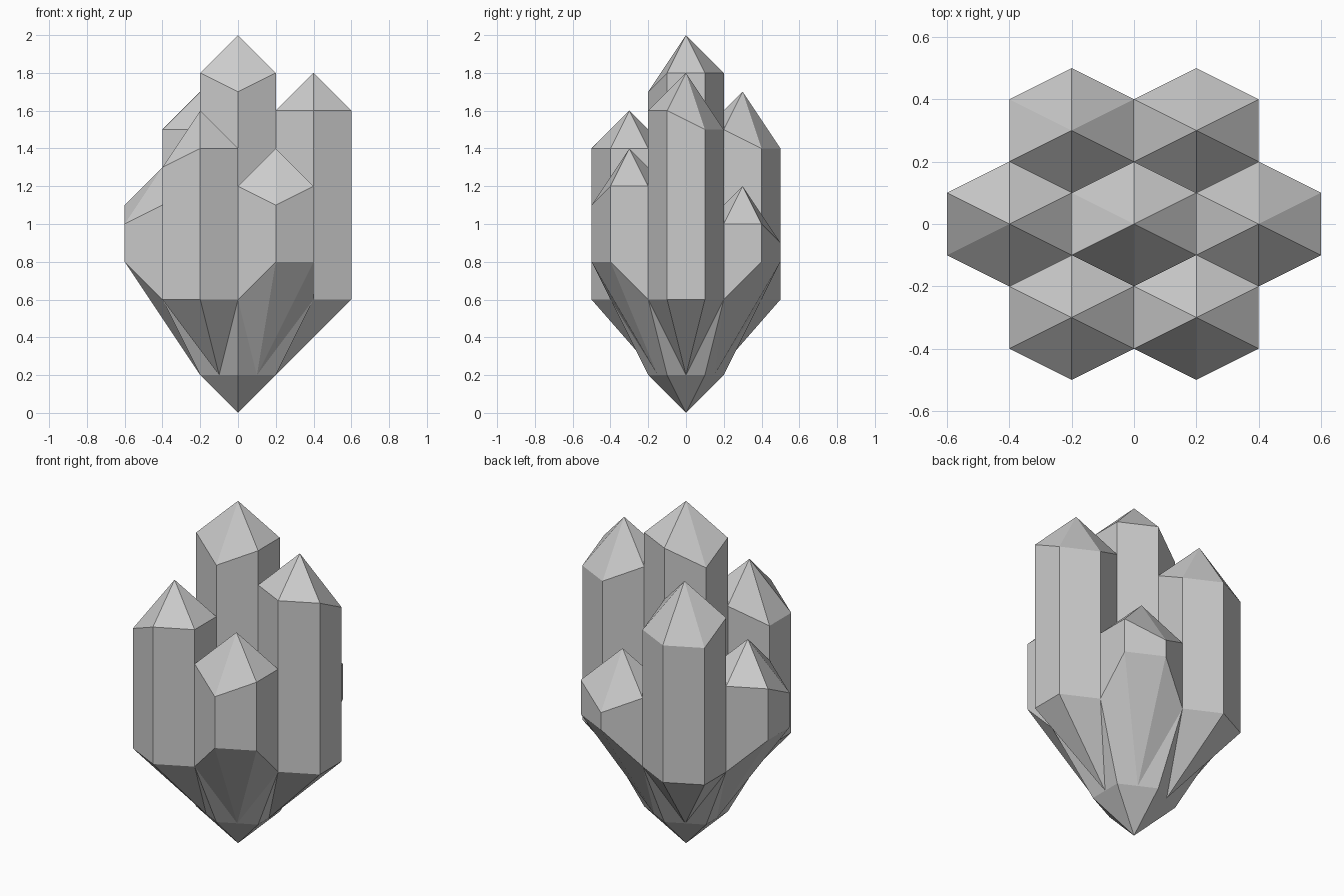
import bpy
import bmesh
from mathutils import Vector

cube = bpy.data.objects.get("Cube")
if cube:
    bpy.data.objects.remove(cube, do_unlink=True)

grey = bpy.data.materials.new("crystal_grey")
grey.use_nodes = True
colour = (0.6, 0.6, 0.6, 1)
grey.diffuse_color = colour
grey.node_tree.nodes["Principled BSDF"].inputs["Base Color"].default_value = colour

# Hexagonal outline shared by every shard, counter-clockwise from front right
HEX = [Vector(p) for p in
       ((.2, -.1), (.2, .1), (0, .2), (-.2, .1), (-.2, -.1), (0, -.2))]


def root_height(p, outer):
    """Height where a vertical edge of a shard ends, by distance from the axis."""
    if p.length < .3:
        return .2
    return outer if p.length > .5 else .6


def shard(name, centre, peak, low, outer=.6):
    """Hexagonal crystal: pointed cap, upright sides, and a root drawn to the middle."""
    centre = Vector(centre)
    bm = bmesh.new()
    ring = [centre + h for h in HEX]
    top = [bm.verts.new((*p, peak - (.3 if i in low else .2)))
           for i, p in enumerate(ring)]
    base = [bm.verts.new((*p, root_height(p, outer))) for p in ring]
    apex = bm.verts.new((*centre, peak))
    tip = bm.verts.new((*(centre / 2), .2 if centre.length else 0))
    for i in range(6):
        j = (i + 1) % 6
        bm.faces.new((top[i], top[j], apex))
        bm.faces.new((base[i], base[j], top[j], top[i]))
        # The inner root edge of an outer shard lies flat on the core
        if not (centre.length and ring[i].length < .3 and ring[j].length < .3):
            bm.faces.new((base[j], base[i], tip))
    mesh = bpy.data.meshes.new(name)
    bm.to_mesh(mesh)
    bm.free()
    mesh.materials.append(grey)
    obj = bpy.data.objects.new(name, mesh)
    bpy.context.collection.objects.link(obj)


# Central shard and the six around it; listed corners of each cap sit lower
shard("core_shard", (0, 0), 2, (3, 5))
shard("front_left_shard", (.2, -.3), 1.4, (5,), outer=.8)
shard("front_right_shard", (-.2, -.3), 1.6, (3, 4))
shard("left_shard", (.4, 0), 1.8, (1, 2))
shard("back_left_shard", (.2, .3), 1.2, (2,), outer=.8)
shard("back_right_shard", (-.2, .3), 1.7, (1, 2, 3))
shard("right_shard", (-.4, 0), 1.3, (4,), outer=.8)
